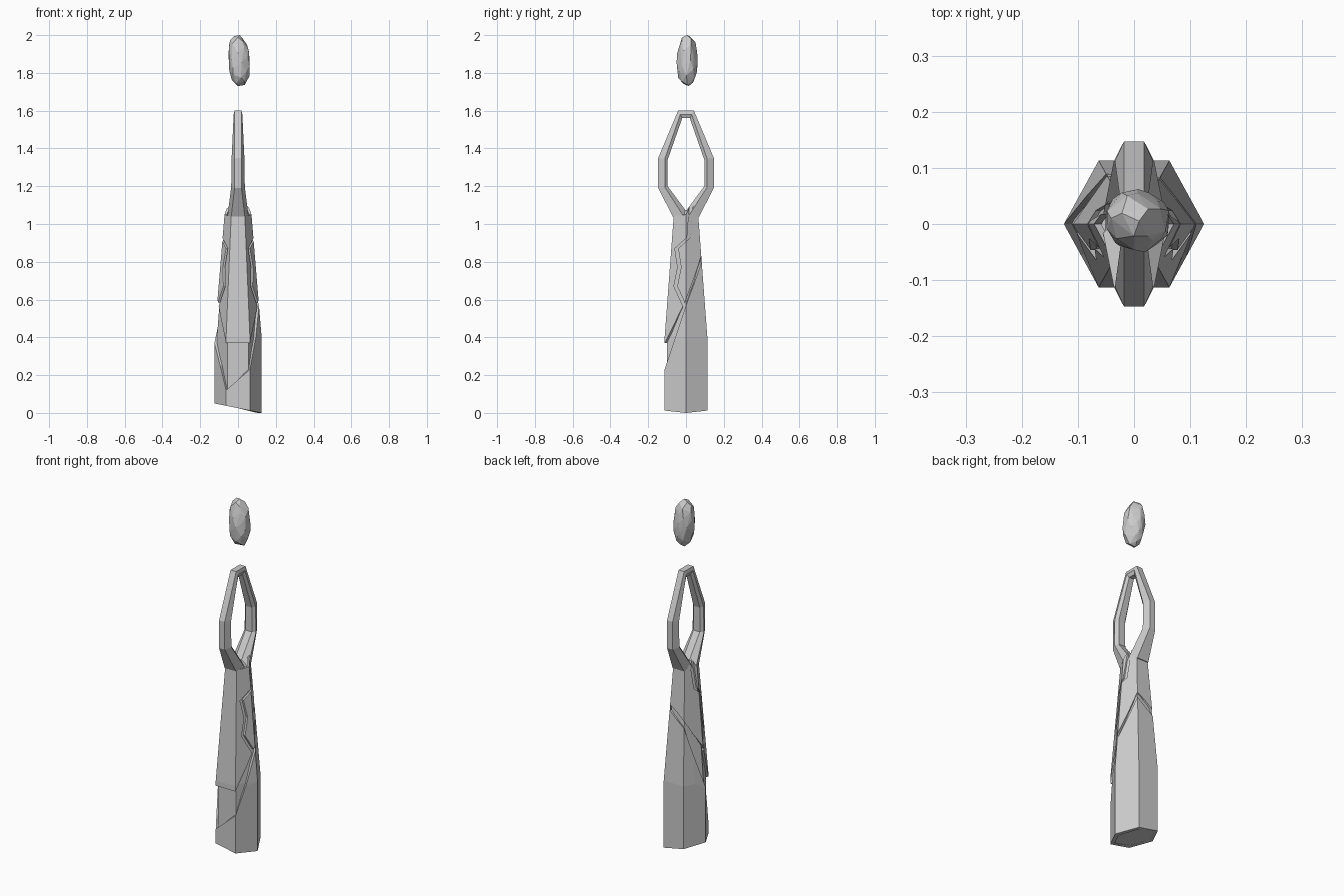
import bpy, bmesh, math, random
from mathutils import Vector

if "Cube" in bpy.data.objects:
    bpy.data.objects.remove(bpy.data.objects["Cube"])


def make_object(name, bm):
    bmesh.ops.recalc_face_normals(bm, faces=bm.faces)
    mesh = bpy.data.meshes.new(name)
    bm.to_mesh(mesh)
    bm.free()
    ob = bpy.data.objects.new(name, mesh)
    bpy.context.collection.objects.link(ob)
    return ob


def loft(name, rings, closed=False, caps=False):
    """Skin a list of equal-length point rings."""
    bm = bmesh.new()
    rows = [[bm.verts.new(p) for p in r] for r in rings]
    n = len(rows[0])
    pairs = list(zip(rows, rows[1:])) + ([(rows[-1], rows[0])] if closed else [])
    for a, b in pairs:
        for i in range(n):
            j = (i + 1) % n
            bm.faces.new((a[i], a[j], b[j], b[i]))
    if caps:
        bm.faces.new(rows[0])
        bm.faces.new(rows[-1])
    return make_object(name, bm)


# Hexagonal outline with a midpoint on every side
CORNERS = [(0.125, 0), (0.063, 0.113), (-0.063, 0.113),
           (-0.125, 0), (-0.063, -0.113), (0.063, -0.113)]
OUTLINE = []
for i, c in enumerate(CORNERS):
    a, b = Vector(c), Vector(CORNERS[(i + 1) % 6])
    OUTLINE += [a, (a + b) / 2]


def on_column(p, z, inset=1.0):
    """Point on the column: straight to z = 0.4, then tapering."""
    s = inset * (1 - 0.43 * max(0, z - 0.4) / 0.65)
    return (p.x * s, p.y * s, z)


def shell(name, bottoms, tops, inset=0.82):
    kink = [min(max(0.4, b + 0.01), t - 0.01) for b, t in zip(bottoms, tops)]
    levels = [bottoms, kink, tops]
    outer = [[on_column(p, z) for p, z in zip(OUTLINE, zs)] for zs in levels]
    inner = [[on_column(p, z, inset) for p, z in zip(OUTLINE, zs)] for zs in levels[::-1]]
    return loft(name, outer + inner, closed=True)


# Inner core with slanted foot
foot = [0.025 - 0.2 * p.x for p in OUTLINE]
loft("inner_core", [[on_column(p, z + 0.002, 0.89) for p, z in zip(OUTLINE, foot)]] +
     [[on_column(p, z, 0.89) for p in OUTLINE] for z in (0.4, 1.045)], caps=True)

# Lower broken casing and upper broken casing
shell("lower_casing", foot,
      [0.57, 0.69, 0.8, 0.76, 0.72, 0.56, 0.37, 0.25, 0.12, 0.175, 0.23, 0.40])
upper = shell("upper_casing",
              [0.6, 0.72, 0.83, 0.8, 0.76, 0.68, 0.6, 0.49, 0.37, 0.37, 0.37, 0.49],
              [1.05, 1.11, 1.04, 1.04, 1.04, 1.11, 1.05, 1.045, 1.045, 1.045, 1.045, 1.045])

# Zigzag cracks cut through both sides of the upper casing
CRACK = [(0.0, 0.55), (-0.055, 0.67), (-0.035, 0.77), (-0.05, 0.87), (0.015, 0.93), (0.035, 1.2)]
for side in (-1, 1):
    w = 0.009
    rings = [[(side * x, y + d, z) for x, d in ((0.03, -w), (0.2, -w), (0.2, w), (0.03, w))]
             for y, z in CRACK]
    cutter = loft("crack_cutter", rings, caps=True)
    cutter.hide_render = True
    cutter.hide_viewport = True
    cutter.display_type = 'WIRE'
    mod = upper.modifiers.new("crack", 'BOOLEAN')
    mod.operation = 'DIFFERENCE'
    mod.solver = 'EXACT'
    mod.object = cutter


# Open frame: six-sided section swept round a pointed loop
def mirrored(half):
    return half + [(-y, z, w) for y, z, w in half[::-1]]


outer = mirrored([(0.07, 1.04, 0.036), (0.147, 1.19, 0.018), (0.147, 1.35, 0.018), (0.042, 1.6, 0.018)])
middle = mirrored([(0.012, 1.04, 0.056), (0.112, 1.195, 0.036), (0.112, 1.345, 0.034), (0.03, 1.58, 0.023)])
inner = mirrored([(0.004, 1.075, 0.02), (0.097, 1.2, 0.02), (0.097, 1.34, 0.02), (0.02, 1.56, 0.015)])
loft("top_frame", [[(s * w, y, z) for y, z, w in ring] for ring, s in
                   ((outer, 1), (middle, 1), (inner, 1), (inner, -1), (middle, -1), (outer, -1))],
     closed=True)

# Floating faceted stone
random.seed(7)
bm = bmesh.new()
pts = []
for i in range(44):
    h = 1 - 2 * (i + 0.5) / 44
    a = i * 2.39996 + random.uniform(-0.3, 0.3)
    r = (1 - abs(h) ** 2.6) ** 0.5 * random.uniform(0.9, 1.05)
    pts.append(Vector((r * math.cos(a) - 0.15 * h, r * math.sin(a), h)))
LOW, HIGH = (-0.05, -0.05, 1.73), (0.062, 0.062, 2.0)
for k in range(3):
    lo, hi = min(p[k] for p in pts), max(p[k] for p in pts)
    for p in pts:
        p[k] = LOW[k] + (p[k] - lo) / (hi - lo) * (HIGH[k] - LOW[k])
for p in pts:
    bm.verts.new(p)
hull = bmesh.ops.convex_hull(bm, input=bm.verts)
bmesh.ops.delete(bm, geom=[v for v in bm.verts if not v.link_faces], context='VERTS')
make_object("floating_stone", bm)
